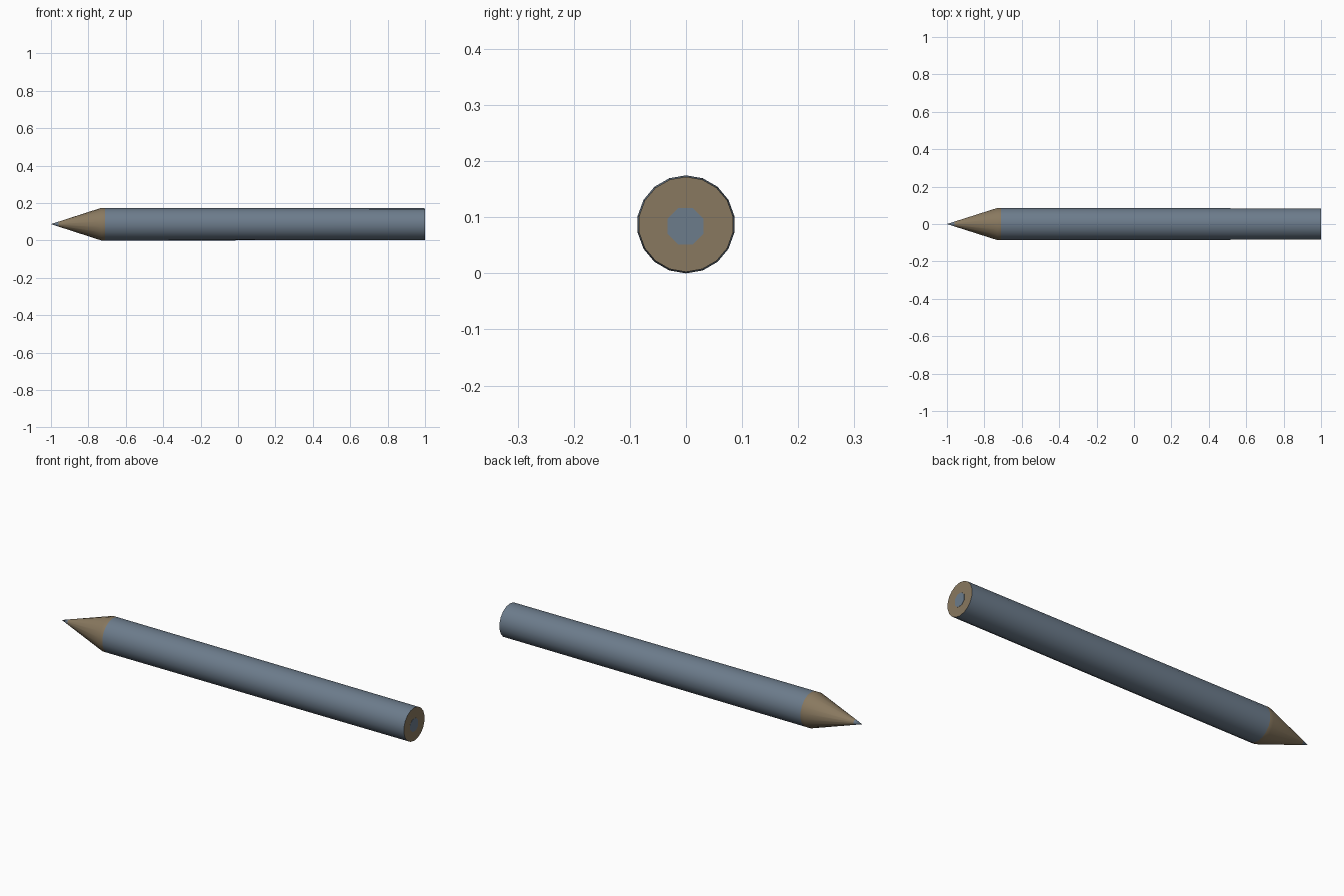
import bpy, bmesh, math

if "Cube" in bpy.data.objects:
    bpy.data.objects.remove(bpy.data.objects["Cube"])

SIDES = 18
AXIS_Z = 0.0874


def material(name, rgb):
    m = bpy.data.materials.new(name)
    m.diffuse_color = (*rgb, 1.0)
    m.use_nodes = True
    m.node_tree.nodes["Principled BSDF"].inputs["Base Color"].default_value = m.diffuse_color
    return m


paint = material("slate_blue", (0.15, 0.20, 0.26))
wood = material("bare_wood", (0.25, 0.19, 0.115))


def lathe(name, profile, mat, sides=SIDES, turn=0.0, y=0.0, z=AXIS_Z):
    """Spin (x, radius) points around the x axis; zero radius makes a point."""
    bm = bmesh.new()
    rings = []
    for x, r in profile:
        if r == 0:
            rings.append([bm.verts.new((x, y, z))] * sides)
        else:
            rings.append([bm.verts.new((x, y + r * math.sin(turn + math.tau * i / sides),
                                        z + r * math.cos(turn + math.tau * i / sides)))
                          for i in range(sides)])
    for a, b in zip(rings, rings[1:]):
        for i in range(sides):
            j = (i + 1) % sides
            loop = list(dict.fromkeys((a[i], a[j], b[j], b[i])))
            bm.faces.new(loop)
    for ring in (rings[0], rings[-1]):
        if ring[0] is not ring[1]:
            bm.faces.new(ring)
    bmesh.ops.recalc_face_normals(bm, faces=bm.faces)
    me = bpy.data.meshes.new(name)
    bm.to_mesh(me)
    bm.free()
    me.materials.append(mat)
    ob = bpy.data.objects.new(name, me)
    bpy.context.collection.objects.link(ob)
    bpy.ops.object.select_all(action='DESELECT')
    ob.select_set(True)
    bpy.context.view_layer.objects.active = ob
    bpy.ops.object.shade_smooth_by_angle(angle=math.radians(30))
    return ob


# Painted barrel, slightly tapered, with a bare wood back end
barrel = lathe("barrel", [(-0.71, 0.0873), (1.0, 0.0848)], paint)
barrel.data.materials.append(wood)
for f in barrel.data.polygons:
    if f.normal.x > 0.9:
        f.material_index = 1

# Sharpened wood cone with its short collar
lathe("sharpened_wood", [(-0.96, 0.0130), (-0.73, 0.0874), (-0.71, 0.0873)], wood)

# Exposed lead point
lathe("lead_point", [(-1.0, 0.0), (-0.96, 0.0130)], paint)

# Lead core showing at the back end
lathe("lead_core", [(0.99, 0.035), (1.001, 0.035)], paint, sides=8,
      turn=math.pi / 8, y=-0.001, z=0.084)
